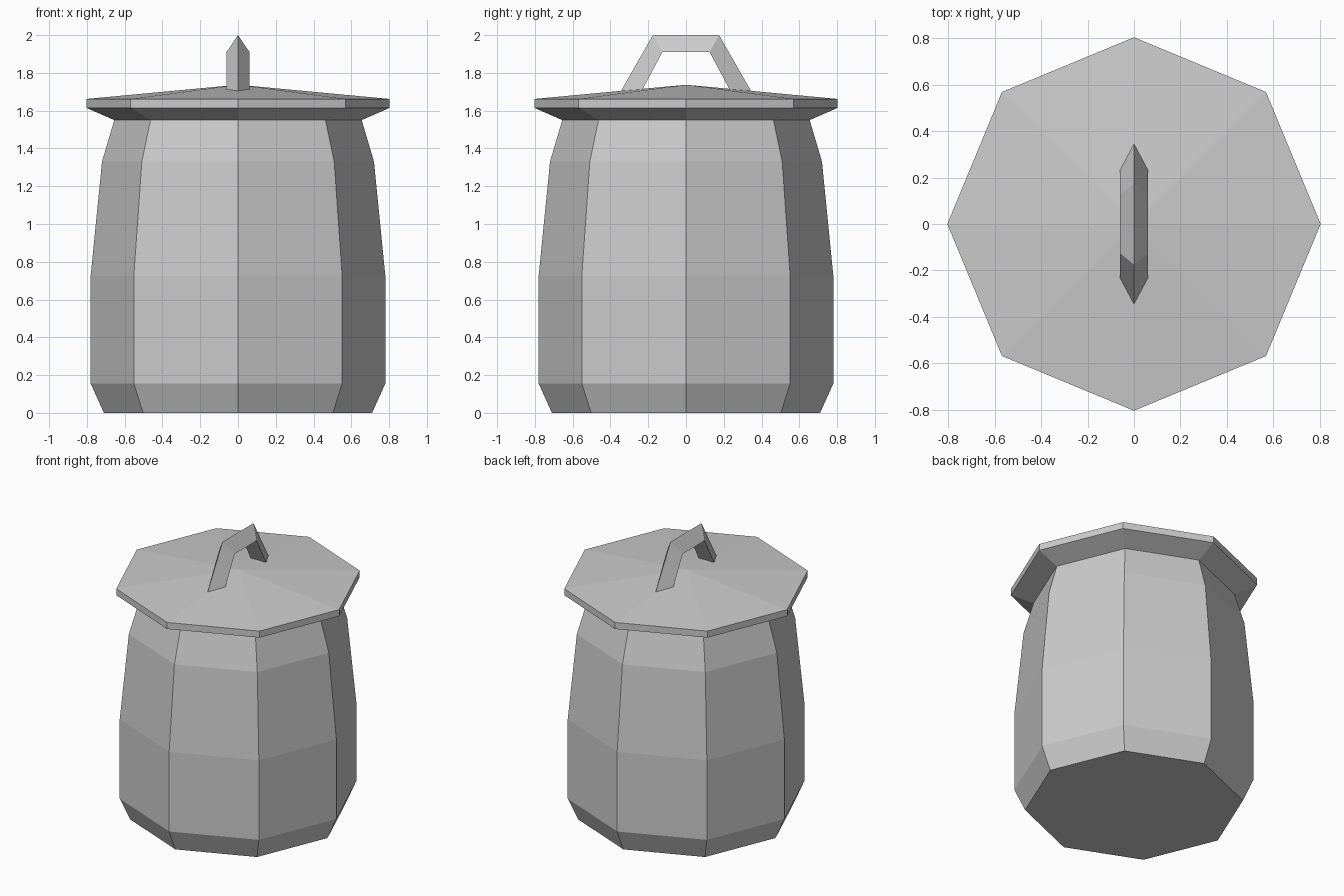
import bpy, bmesh, math

cube = bpy.data.objects.get("Cube")
if cube:
    bpy.data.objects.remove(cube, do_unlink=True)

SIDES = 8

grey = bpy.data.materials.new("plain grey")
grey.use_nodes = True
colour = (0.6, 0.6, 0.6, 1)
grey.diffuse_color = colour
grey.node_tree.nodes["Principled BSDF"].inputs["Base Color"].default_value = colour


def skin(name, rings):
    """Join successive rings of points with faces and cap both ends."""
    bm = bmesh.new()
    loops = [[bm.verts.new(p) for p in ring] for ring in rings]
    for a, b in zip(loops, loops[1:]):
        n = len(a)
        for i in range(n):
            j = (i + 1) % n
            bm.faces.new((a[i], a[j], b[j], b[i]))
    bm.faces.new(loops[0][::-1])
    bm.faces.new(loops[-1])
    bmesh.ops.remove_doubles(bm, verts=bm.verts, dist=1e-4)
    bmesh.ops.recalc_face_normals(bm, faces=bm.faces)
    mesh = bpy.data.meshes.new(name)
    bm.to_mesh(mesh)
    bm.free()
    mesh.materials.append(grey)
    obj = bpy.data.objects.new(name, mesh)
    bpy.context.collection.objects.link(obj)
    return obj


def ring(r, z):
    step = 2 * math.pi / SIDES
    return [(r * math.cos(i * step), r * math.sin(i * step), z) for i in range(SIDES)]


# Faceted jar body
body = [(0.71, 0), (0.78, 0.155), (0.78, 0.725), (0.72, 1.33), (0.655, 1.55)]
skin("jar_body", [ring(r, z) for r, z in body])

# Overhanging lid with a shallow pointed top
lid = [(0.655, 1.55), (0.803, 1.615), (0.803, 1.662), (0.001, 1.737)]
skin("lid", [ring(r, z) for r, z in lid])

# Arched handle: triangular section with the ridge outward
half = [(0.347, 1.70, 0.233, 1.708), (0.175, 2.0, 0.125, 1.91)]
path = half + [(-oy, oz, -iy, iz) for oy, oz, iy, iz in reversed(half)]
skin("lid_handle", [[(0, oy, oz), (0.061, iy, iz), (-0.061, iy, iz)]
                    for oy, oz, iy, iz in path])
